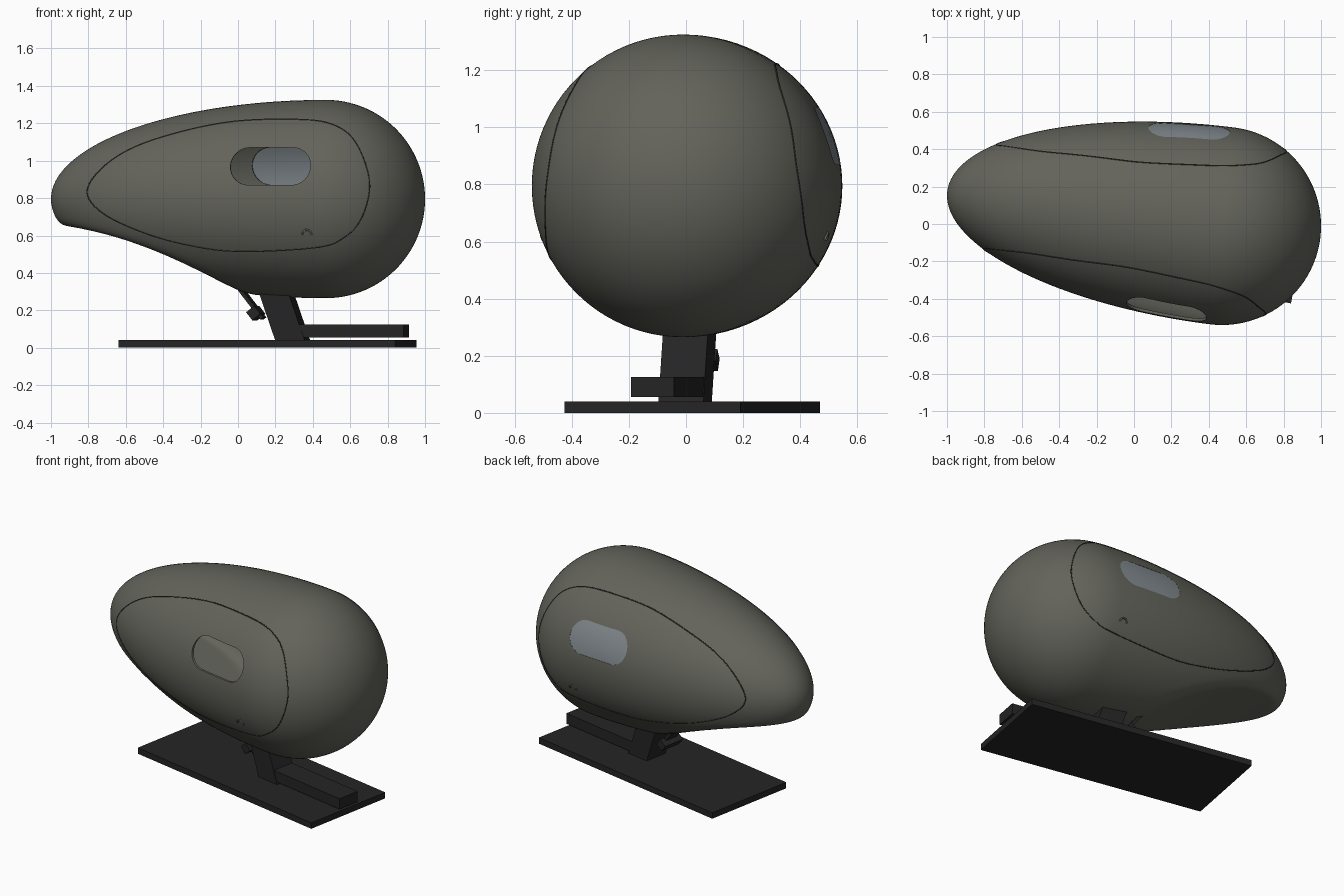
import bpy, bmesh
from math import sin, cos, pi, sqrt, radians
from mathutils import Matrix, Vector

if "Cube" in bpy.data.objects:
    bpy.data.objects.remove(bpy.data.objects["Cube"])

A_TAIL, R_HEAD = 1.48, 0.53
POD = Matrix.Translation((0.47, -0.01, 0.795)) @ Matrix.Rotation(radians(-7.2), 4, 'Z')
BASE_ROT = Matrix.Rotation(radians(-10.7), 4, 'Z')


def material(name, rgb):
    m = bpy.data.materials.new(name)
    m.diffuse_color = (*rgb, 1)
    m.use_nodes = True
    m.node_tree.nodes["Principled BSDF"].inputs["Base Color"].default_value = m.diffuse_color
    return m


OLIVE = material("olive_shell", (0.125, 0.125, 0.105))
DARK = material("dark_metal", (0.018, 0.018, 0.018))
SEAM = material("seam_dark", (0.03, 0.03, 0.027))
GLASS = material("glass", (0.22, 0.25, 0.27))


def add(name, bm, mat, matrix=Matrix(), smooth=False):
    bmesh.ops.recalc_face_normals(bm, faces=bm.faces[:])
    me = bpy.data.meshes.new(name)
    bm.to_mesh(me)
    bm.free()
    ob = bpy.data.objects.new(name, me)
    bpy.context.collection.objects.link(ob)
    ob.matrix_world = matrix
    if mat:
        me.materials.append(mat)
    if smooth:
        me.polygons.foreach_set("use_smooth", [True] * len(me.polygons))
    return ob


def radius(x):
    a = A_TAIL if x < 0 else R_HEAD
    return R_HEAD * sqrt(max(0, 1 - (x / a) ** 2))


def surf_y(x, z):
    return sqrt(max(0, radius(x) ** 2 - z * z))


def belly(x, z, k=0.04):
    # smooth maximum with the concave underside of the tail
    u = x + 1.43
    c = -0.14 - 0.103 * u - 0.274 * u * u
    h = max(k - abs(z - c), 0) / k
    return max(z, c) + h * h * k / 4


# Egg-shaped pod shell: half ellipsoid tail, hemispherical nose, scooped belly
N, M = 96, 96
bm = bmesh.new()
rings = []
for i in range(1, N):
    t = pi * i / N
    x = -cos(t) * (A_TAIL if t < pi / 2 else R_HEAD)
    r = R_HEAD * sin(t)
    rings.append([bm.verts.new((x, r * cos(2 * pi * j / M), belly(x, r * sin(2 * pi * j / M))))
                  for j in range(M)])
for a, b in zip(rings, rings[1:]):
    for j in range(M):
        bm.faces.new((a[j], a[(j + 1) % M], b[(j + 1) % M], b[j]))
for ring, x in ((rings[0], -A_TAIL), (rings[-1], R_HEAD)):
    tip = bm.verts.new((x, 0, 0))
    for j in range(M):
        bm.faces.new((ring[j], ring[(j + 1) % M], tip))
shell = add("pod_shell", bm, OLIVE, POD, True)
sol = shell.modifiers.new("thickness", 'SOLIDIFY')
sol.thickness, sol.offset = 0.015, -1


# Stadium window outline in the pod's x-z plane
def stadium(n=16, r=0.1, x0=-0.355, x1=-0.12, z=0.175):
    pts = [(x1 + r * cos(pi * (k / n - 0.5)), z + r * sin(pi * (k / n - 0.5))) for k in range(n + 1)]
    return pts + [(x0 + r * cos(pi * (k / n + 0.5)), z + r * sin(pi * (k / n + 0.5))) for k in range(n + 1)]


outline = stadium()
bm = bmesh.new()
face = bm.faces.new([bm.verts.new((x, -0.8, z)) for x, z in outline])
ext = bmesh.ops.extrude_face_region(bm, geom=[face])
bmesh.ops.translate(bm, vec=(0, 1.6, 0), verts=[v for v in ext['geom'] if isinstance(v, bmesh.types.BMVert)])
cutter = add("window_cutter", bm, None, POD)
cutter.hide_render = True
cutter.display_type = 'WIRE'
cut = shell.modifiers.new("windows", 'BOOLEAN')
cut.object, cut.operation, cut.solver = cutter, 'DIFFERENCE', 'EXACT'

# Glass pane in the rear window (the front one is open)
bm = bmesh.new()
cx, cz = -0.2375, 0.175
loops = []
for s in (1, 0.8, 0.6, 0.4, 0.2):
    flat = [(cx + (x - cx) * s, cz + (z - cz) * s) for x, z in outline]
    loops.append([bm.verts.new((x, surf_y(x, z) - 0.001, z)) for x, z in flat])
for a, b in zip(loops, loops[1:]):
    for j in range(len(a)):
        k = (j + 1) % len(a)
        bm.faces.new((a[j], a[k], b[k], b[j]))
bm.faces.new(loops[-1])
add("rear_window_glass", bm, GLASS, POD, True)


def tube(name, pts, r, closed, mat):
    cu = bpy.data.curves.new(name, 'CURVE')
    cu.dimensions = '3D'
    cu.bevel_depth, cu.bevel_resolution = r, 1
    sp = cu.splines.new('POLY')
    sp.points.add(len(pts) - 1)
    for p, c in zip(sp.points, pts):
        p.co = (*c, 1)
    sp.use_cyclic_u = closed
    cu.materials.append(mat)
    ob = bpy.data.objects.new(name, cu)
    bpy.context.collection.objects.link(ob)
    ob.matrix_world = POD
    bpy.ops.object.select_all(action='DESELECT')
    bpy.context.view_layer.objects.active = ob
    ob.select_set(True)
    bpy.ops.object.convert(target='MESH')


# Door seams and small grab rings on both sides
key = [(-1.25, .05), (-1.13, .2), (-.9, .315), (-.5, .41), (-.1, .425), (.1, .39), (.22, .285), (.29, .085),
       (.25, -.1), (.15, -.21), (0, -.26), (-.42, -.28), (-.7, -.245), (-.95, -.175), (-1.17, -.07)]
key = [Vector(p) for p in key]
path = []
for i in range(len(key)):
    p0, p1, p2, p3 = (key[(i + d) % len(key)] for d in (-1, 0, 1, 2))
    for k in range(10):
        t = k / 10
        path.append(0.5 * (2 * p1 + (p2 - p0) * t + (2 * p0 - 5 * p1 + 4 * p2 - p3) * t * t
                           + (3 * p1 - p0 - 3 * p2 + p3) * t ** 3))
for side, s in (("front", -1), ("rear", 1)):
    tube(side + "_door_seam", [(x, s * (surf_y(x, z) - 0.002), z) for x, z in path], 0.004, True, SEAM)
    arc = [(-0.04 + 0.025 * cos(pi * k / 12), -0.19 + 0.025 * sin(pi * k / 12)) for k in range(13)]
    tube(side + "_door_grip", [(x, s * (surf_y(x, z) + 0.002), z) for x, z in arc], 0.005, False, OLIVE)


def box(name, centre, size, tilt=0):
    bm = bmesh.new()
    bmesh.ops.create_cube(bm, size=1, matrix=Matrix.Diagonal((*size, 1)))
    return add(name, bm, DARK, Matrix.Translation(centre) @ BASE_ROT @ Matrix.Rotation(radians(tilt), 4, 'Y'))


# Floor plate and raised rail
box("floor_plate", (0.158, 0.0225, 0.02), (1.505, 0.626, 0.04))
box("floor_rail", (0.61, -0.063, 0.09), (0.59, 0.153, 0.07))

# Leaning support post
bm = bmesh.new()
bmesh.ops.create_cube(bm, size=1, matrix=Matrix.Translation((0, 0, 0.155)) @ Matrix.Diagonal((0.16, 0.16, 0.27, 1)))
for v in bm.verts:
    if v.co.z > 0.1:
        v.co.x -= 0.094
add("support_post", bm, DARK, Matrix.Translation((0.292, -0.003, 0.02)) @ BASE_ROT)

# Step bracket behind the post
box("step_strut", (0.075, 0.04, 0.235), (0.02, 0.09, 0.2), -38)
box("step_block", (0.095, 0.037, 0.185), (0.055, 0.15, 0.055), -38)
